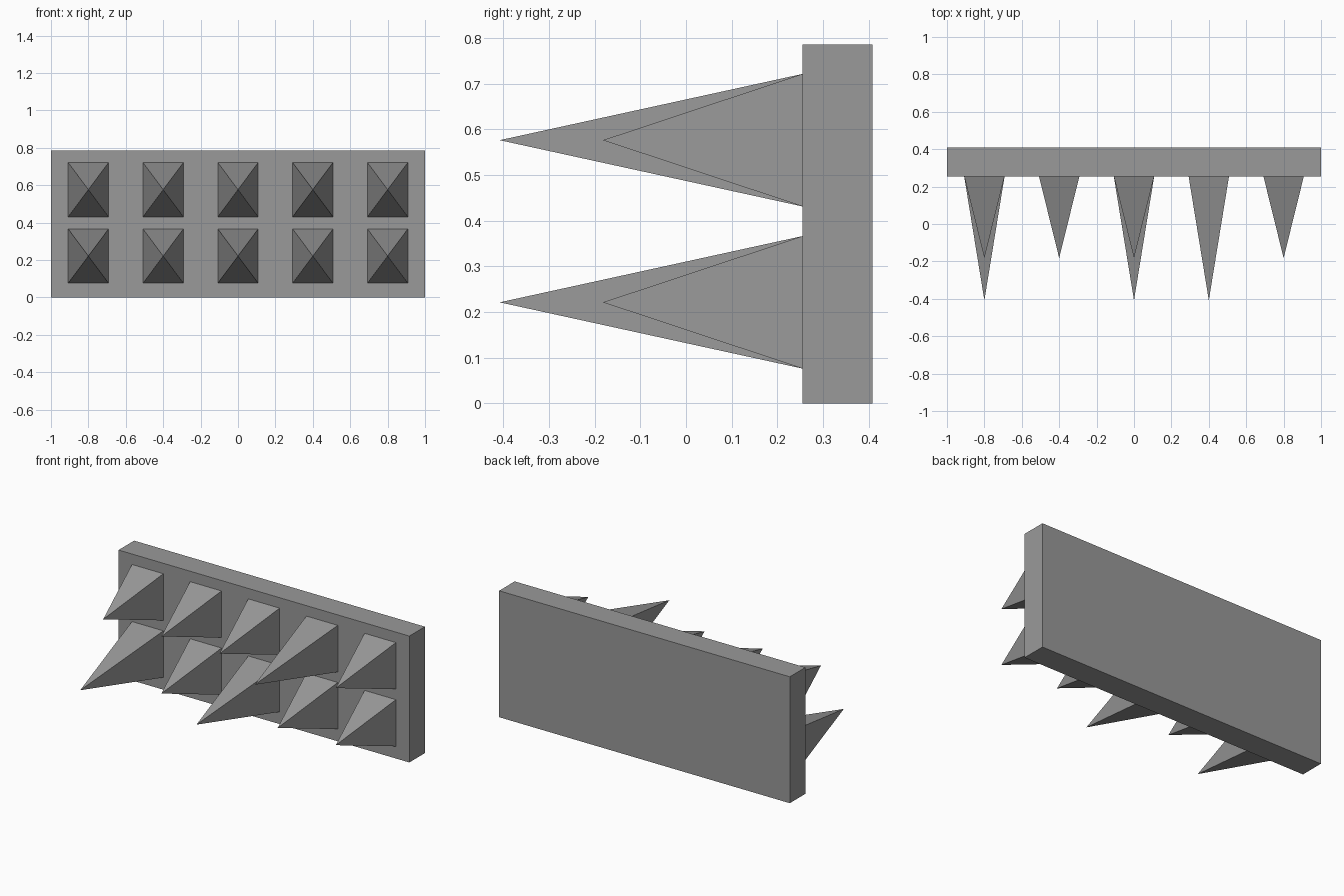
import bpy, bmesh

if "Cube" in bpy.data.objects:
    bpy.data.objects.remove(bpy.data.objects["Cube"])

FACE_Y, BACK_Y = 0.255, 0.408     # front and back of the plate
HEIGHT = 0.786
HALF_W, HALF_H = 0.108, 0.145     # half size of a spike base
SHORT_TIP, LONG_TIP = -0.182, -0.408

dark_grey = bpy.data.materials.new("dark_grey")
dark_grey.diffuse_color = (0.32, 0.32, 0.32, 1)
dark_grey.use_nodes = True
dark_grey.node_tree.nodes["Principled BSDF"].inputs["Base Color"].default_value = dark_grey.diffuse_color


def add_object(name, bm):
    bmesh.ops.recalc_face_normals(bm, faces=bm.faces)
    mesh = bpy.data.meshes.new(name)
    bm.to_mesh(mesh)
    bm.free()
    mesh.materials.append(dark_grey)
    bpy.context.collection.objects.link(bpy.data.objects.new(name, mesh))


def spike(name, x, z, tip_y):
    bm = bmesh.new()
    base = [bm.verts.new((x + sx * HALF_W, FACE_Y, z + sz * HALF_H))
            for sx, sz in ((-1, -1), (1, -1), (1, 1), (-1, 1))]
    tip = bm.verts.new((x, tip_y, z))
    bm.faces.new(base)
    for i in range(4):
        bm.faces.new((base[i], base[(i + 1) % 4], tip))
    add_object(name, bm)


# Backing plate
bm = bmesh.new()
bmesh.ops.create_cube(bm, size=1)
bmesh.ops.scale(bm, vec=(2, BACK_Y - FACE_Y, HEIGHT), verts=bm.verts)
bmesh.ops.translate(bm, vec=(0, (FACE_Y + BACK_Y) / 2, HEIGHT / 2), verts=bm.verts)
add_object("backing_plate", bm)

# Two rows of five spikes, three of them long
rows = (("lower", 0.221, {0, 2}), ("upper", 0.576, {3}))
for row, z, long_columns in rows:
    for col in range(5):
        tip = LONG_TIP if col in long_columns else SHORT_TIP
        spike(f"{row}_spike_{col + 1}", -0.8 + 0.4 * col, z, tip)
